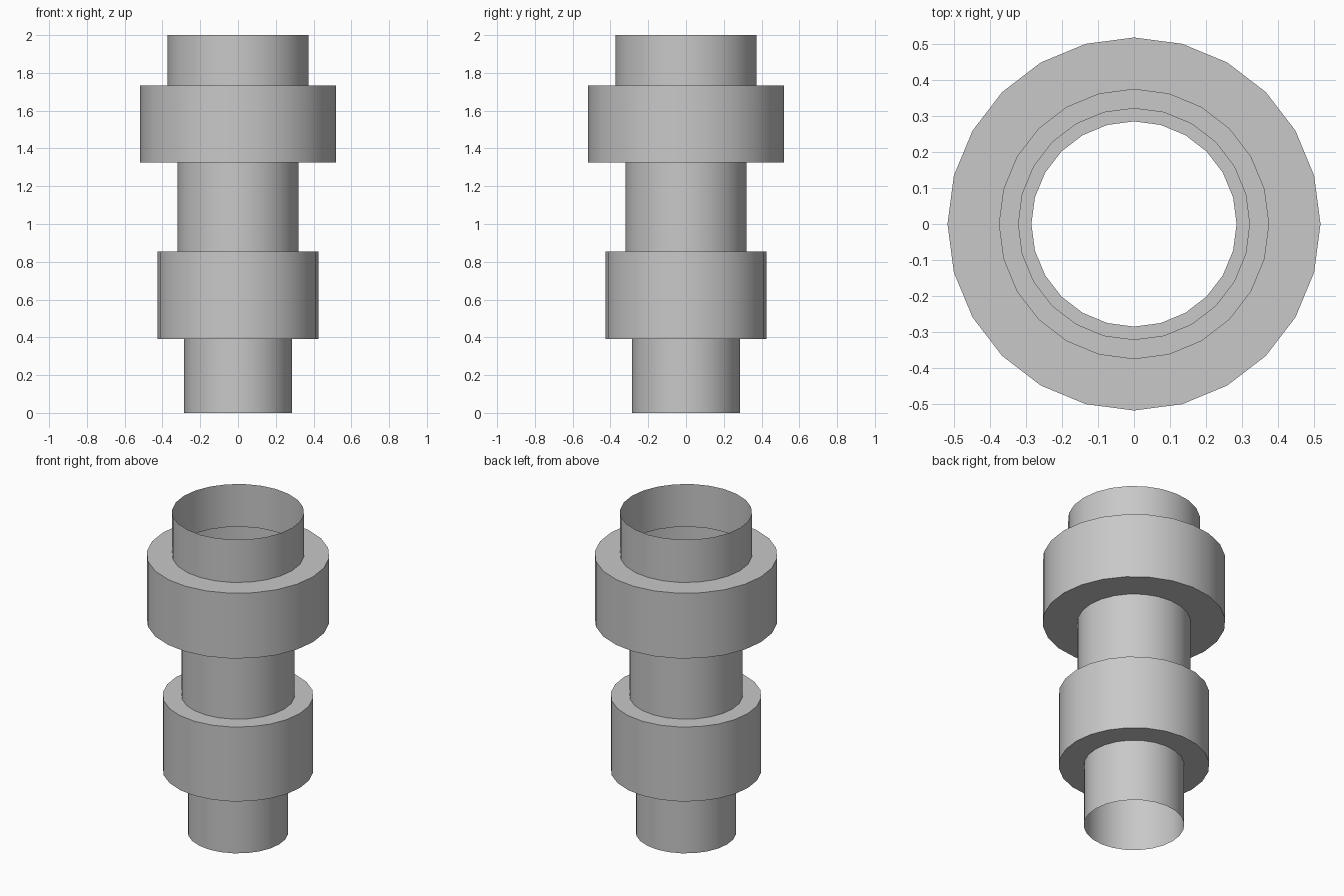
import bpy
import bmesh
import math

cube = bpy.data.objects.get("Cube")
if cube:
    bpy.data.objects.remove(cube, do_unlink=True)

SIDES = 24

grey = bpy.data.materials.new("plain grey")
grey.use_nodes = True
colour = (0.58, 0.58, 0.58, 1)
grey.diffuse_color = colour
grey.node_tree.nodes["Principled BSDF"].inputs["Base Color"].default_value = colour


def lathe(name, profile):
    """Spin an open (radius, height) profile, listed bottom to top, into a thin shell."""
    bm = bmesh.new()
    rings = []
    for radius, height in profile:
        ring = []
        for i in range(SIDES):
            a = math.tau * i / SIDES
            ring.append(bm.verts.new((radius * math.cos(a), radius * math.sin(a), height)))
        rings.append(ring)
    for low, high in zip(rings, rings[1:]):
        for i in range(SIDES):
            j = (i + 1) % SIDES
            bm.faces.new((low[i], low[j], high[j], high[i]))
    mesh = bpy.data.meshes.new(name)
    bm.to_mesh(mesh)
    bm.free()
    mesh.materials.append(grey)
    obj = bpy.data.objects.new(name, mesh)
    bpy.context.collection.objects.link(obj)
    bpy.ops.object.select_all(action="DESELECT")
    obj.select_set(True)
    bpy.context.view_layer.objects.active = obj
    bpy.ops.object.shade_smooth_by_angle(angle=math.radians(30))


# Radii and heights of the stepped pipe
foot_r, low_r, neck_r, high_r, mouth_r = 0.285, 0.427, 0.321, 0.518, 0.374
z_low, z_neck, z_high, z_mouth, z_top = 0.39, 0.855, 1.325, 1.733, 2.0

# Plain open tubes
lathe("bottom_tube", [(foot_r, 0), (foot_r, z_low)])
lathe("middle_tube", [(neck_r, z_neck), (neck_r, z_high)])
lathe("top_tube", [(mouth_r, z_mouth), (mouth_r, z_top)])

# Hollow collars with ring-shaped ends, open into the tubes
lathe("lower_collar", [(foot_r, z_low), (low_r, z_low), (low_r, z_neck), (neck_r, z_neck)])
lathe("upper_collar", [(neck_r, z_high), (high_r, z_high), (high_r, z_mouth), (mouth_r, z_mouth)])
